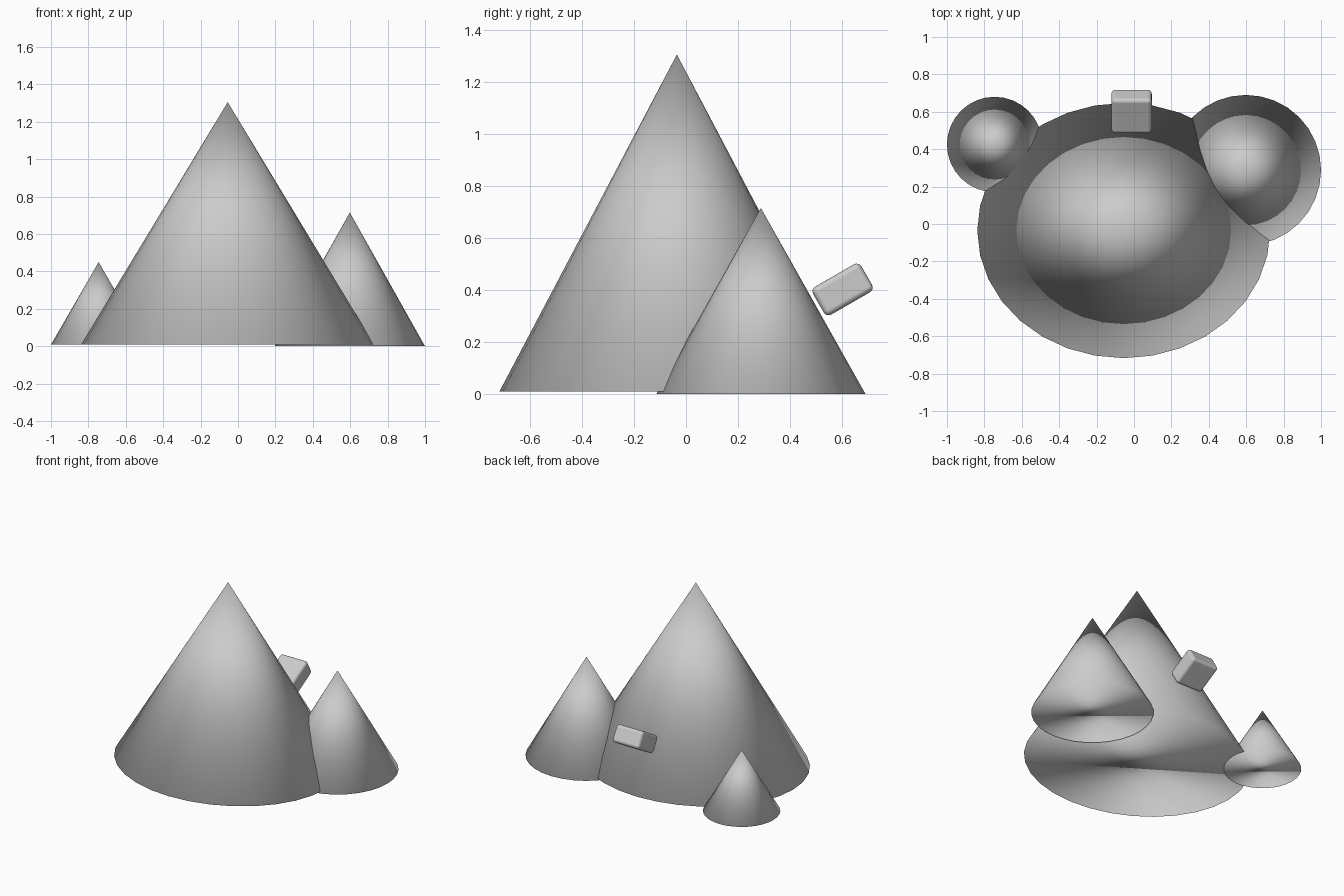
import bpy, math

if "Cube" in bpy.data.objects:
    bpy.data.objects.remove(bpy.data.objects["Cube"])

stone = bpy.data.materials.new("stone grey")
stone.diffuse_color = (0.6, 0.6, 0.6, 1)
stone.use_nodes = True
stone.node_tree.nodes["Principled BSDF"].inputs["Base Color"].default_value = stone.diffuse_color


def finish(obj, name):
    obj.name = name
    obj.data.materials.append(stone)
    for p in obj.data.polygons:
        p.use_smooth = True


def peak(name, x, y, rx, ry, base, top):
    bpy.ops.mesh.primitive_cone_add(vertices=32, radius1=1, radius2=0, depth=1,
                                    location=(x, y, (base + top) / 2))
    obj = bpy.context.object
    obj.scale = (rx, ry, top - base)
    finish(obj, name)


# Mountain peaks
peak("main_peak", -0.055, -0.035, 0.783, 0.682, 0.01, 1.305)
peak("right_peak", 0.598, 0.288, 0.402, 0.402, 0.0, 0.715)
peak("left_peak", -0.745, 0.425, 0.255, 0.255, 0.008, 0.45)

# Tilted rounded block behind the main peak
bpy.ops.mesh.primitive_cube_add(size=1, location=(-0.013, 0.602, 0.402))
block = bpy.context.object
block.scale = (0.216, 0.214, 0.124)
bpy.ops.object.transform_apply(location=False, rotation=False, scale=True)
block.rotation_euler = (math.radians(30), 0, 0)
finish(block, "rear_block")
bevel = block.modifiers.new("rounded_edges", 'BEVEL')
bevel.width = 0.022
bevel.segments = 4
bevel.harden_normals = True
